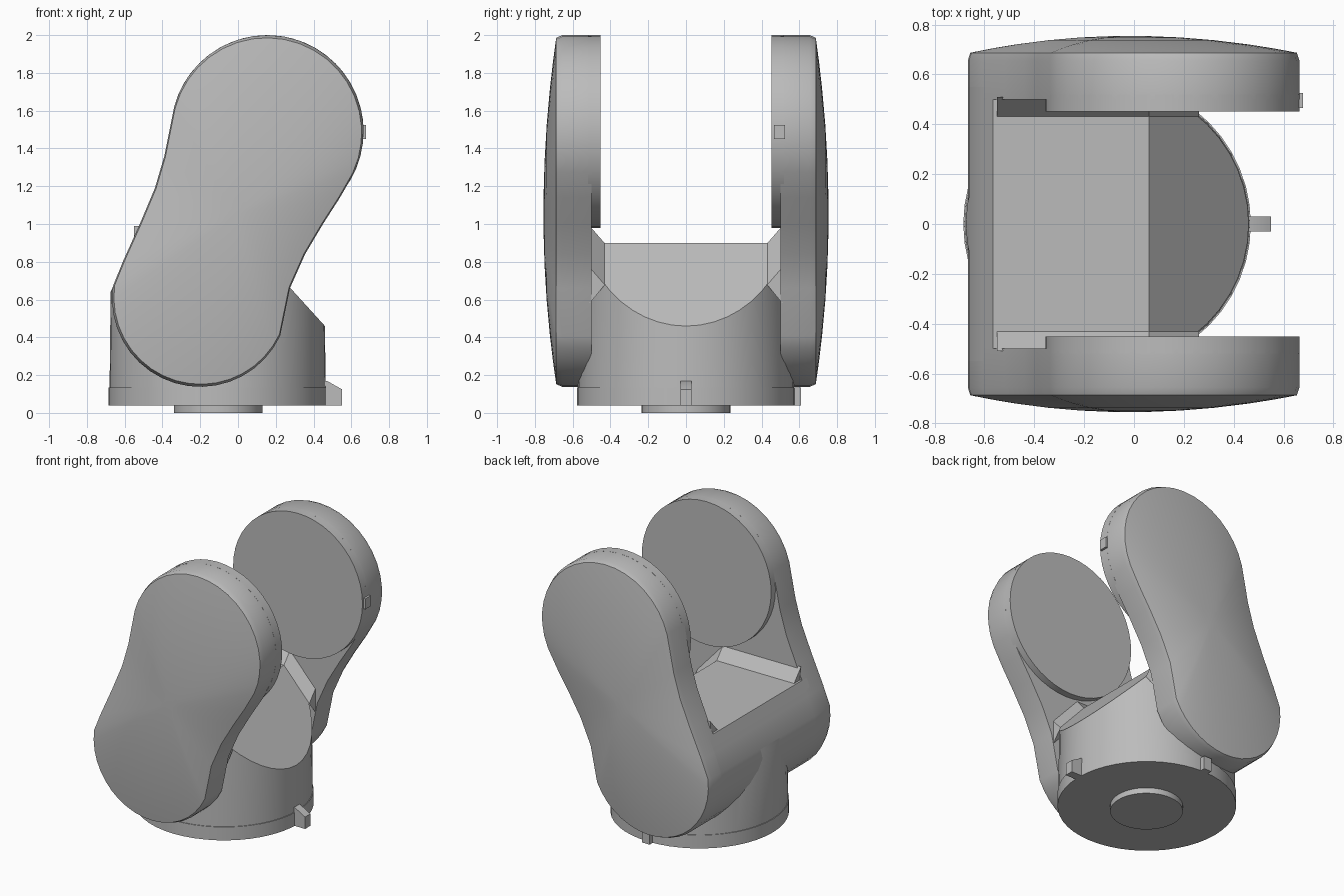
import bpy
import bmesh
from math import sin, cos, radians, pi
from mathutils import Vector

old = bpy.data.objects.get("Cube")
if old:
    bpy.data.objects.remove(old, do_unlink=True)

grey = bpy.data.materials.new("plain grey")
grey.use_nodes = True
tone = (0.5, 0.5, 0.5, 1)
grey.diffuse_color = tone
grey.node_tree.nodes["Principled BSDF"].inputs["Base Color"].default_value = tone


def skin(name, rings, cuts=(), smooth=30):
    """Join matching rings of points, cap both ends, then slice by planes."""
    bm = bmesh.new()
    loops = [[bm.verts.new(p) for p in ring] for ring in rings]
    for a, b in zip(loops, loops[1:]):
        for i in range(len(a)):
            j = (i + 1) % len(a)
            bm.faces.new((a[i], a[j], b[j], b[i]))
    bm.faces.new(loops[0][::-1])
    bm.faces.new(loops[-1])
    for point, normal in cuts:
        geom = bm.verts[:] + bm.edges[:] + bm.faces[:]
        cut = bmesh.ops.bisect_plane(bm, geom=geom, plane_co=point,
                                     plane_no=normal, clear_outer=True)
        edges = [e for e in cut["geom_cut"] if isinstance(e, bmesh.types.BMEdge)]
        bmesh.ops.holes_fill(bm, edges=edges, sides=0)
    bmesh.ops.recalc_face_normals(bm, faces=bm.faces[:])
    mesh = bpy.data.meshes.new(name)
    bm.to_mesh(mesh)
    bm.free()
    mesh.materials.append(grey)
    ob = bpy.data.objects.new(name, mesh)
    bpy.context.collection.objects.link(ob)
    bpy.ops.object.select_all(action="DESELECT")
    ob.select_set(True)
    bpy.context.view_layer.objects.active = ob
    bpy.ops.object.shade_smooth_by_angle(angle=radians(smooth))
    return ob


def arc(cx, cz, r, start, end, n):
    angles = [radians(start + (end - start) * i / n) for i in range(n + 1)]
    return [(cx + r * cos(a), cz + r * sin(a)) for a in angles]


def disc(cx, r, z, n=48):
    return [(cx + r * cos(2 * pi * i / n), r * sin(2 * pi * i / n), z) for i in range(n)]


def box(name, lo, hi):
    (x0, y0, z0), (x1, y1, z1) = lo, hi
    return skin(name, [[(x0, y0, z), (x1, y0, z), (x1, y1, z), (x0, y1, z)] for z in (z0, z1)])


# Waisted side outline, in x and z
outline = arc(0.155, 1.49, 0.51, -25, 165, 20)
outline += [(-0.39, 1.36), (-0.44, 1.19), (-0.52, 1.0), (-0.61, 0.8)]
outline += arc(-0.2, 0.605, 0.467, 172, 335, 18)
outline += [(0.275, 0.66), (0.355, 0.84), (0.45, 1.0), (0.54, 1.14)]
centre = Vector((-0.02, 1.05))


def side_ring(y, scale=1.0):
    ring = [centre + (Vector(p) - centre) * scale for p in outline]
    return [(p.x, y, p.y) for p in ring]


# Cutting planes shared by the body parts
floor_cut = ((0, 0, 0.9), (0, 0, 1))
slope_cut = ((0.06, 0, 0.9), (0.44, 0, 0.4))
back_cut = ((-0.67, 0, 0.65), (-0.25, 0, 0.11))

# Base
skin("base_spigot", [disc(-0.105, 0.235, z) for z in (0, 0.05)])
skin("base_ring", [disc(-0.108, 0.577, z) for z in (0.04, 0.135)])
skin("body_drum", [disc(-0.108, 0.572, 0.13), disc(-0.108, 0.563, 0.95)],
     [floor_cut, slope_cut, back_cut])
skin("body_yoke", [side_ring(-0.55), side_ring(0.55)],
     [floor_cut, slope_cut, ((0, 0, 0), (1, 0, 0))])

# Arms with domed covers, bearing pads and corner fillets, one set per side
for side, word in ((-1, "front"), (1, "back")):
    rings = [side_ring(side * 0.5), side_ring(side * 0.655)]
    for s in (0.985, 0.96, 0.85, 0.7, 0.5, 0.3, 0.1):
        rings.append(side_ring(side * (0.685 + 0.07 * (1 - s * s)), s))
    skin(word + "_arm", rings, smooth=40)
    pad = arc(0.155, 1.49, 0.51, 0, 352.5, 47)
    skin(word + "_pad", [[(x, side * y, z) for x, z in pad] for y in (0.452, 0.52)])
    path = [(-0.55, 0.9), (0.06, 0.9), (0.26, 0.68)]
    skin(word + "_fillet", [[(x, side * 0.43, z - 0.002), (x, side * 0.51, z + 0.09),
                             (x, side * 0.51, z - 0.1)] for x, z in path])

# Locating tabs: two on the base, one on the back pad
tab = [(0.42, 0.04), (0.55, 0.04), (0.55, 0.125), (0.47, 0.17), (0.42, 0.17)]
skin("base_tab_side", [[(x, y, z) for x, z in tab] for y in (-0.03, 0.03)])
box("base_tab_back", (-0.14, 0.5, 0.04), (-0.08, 0.61, 0.135))
box("pad_tab", (0.62, 0.465, 1.45), (0.678, 0.525, 1.525))
